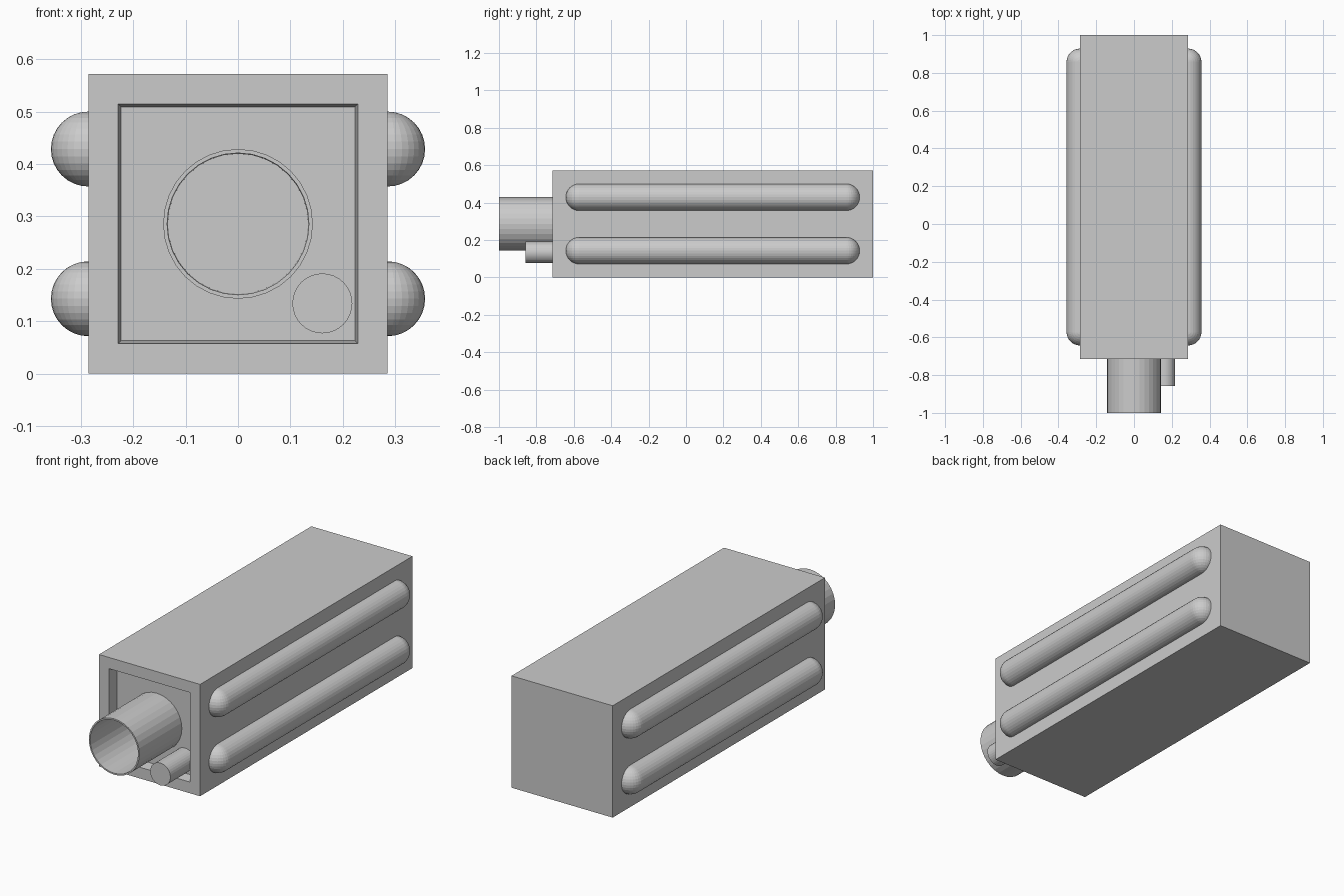
import bpy, bmesh
from mathutils import Vector, Matrix

if "Cube" in bpy.data.objects:
    bpy.data.objects.remove(bpy.data.objects["Cube"])

U = 1 / 7                    # basic module of the model
AXIS_Y = Matrix.Rotation(1.5707963, 4, 'X')


def finish(name, bm, loc=(0, 0, 0)):
    bmesh.ops.recalc_face_normals(bm, faces=bm.faces[:])
    me = bpy.data.meshes.new(name)
    bm.to_mesh(me)
    bm.free()
    ob = bpy.data.objects.new(name, me)
    ob.location = loc
    bpy.context.collection.objects.link(ob)
    return ob


def recess_front(bm, rim, depth, scale):
    """Inset the front face and push it inward with a slight taper."""
    bm.normal_update()
    face = min(bm.faces, key=lambda f: f.calc_center_median().y)
    bmesh.ops.inset_region(bm, faces=[face], thickness=rim, use_even_offset=True)
    c = face.calc_center_median()
    ret = bmesh.ops.extrude_discrete_faces(bm, faces=[face])
    for v in ret['faces'][0].verts:
        v.co = c + (v.co - c) * scale + Vector((0, depth, 0))


def cylinder(bm, radius, y0, y1):
    bmesh.ops.create_cone(bm, cap_ends=True, segments=32, radius1=radius,
                          radius2=radius, depth=y1 - y0,
                          matrix=Matrix.Translation((0, (y0 + y1) / 2, 0)) @ AXIS_Y)
    bm.normal_update()


# Main housing with recessed front panel
bm = bmesh.new()
bmesh.ops.create_cube(bm, size=1, matrix=Matrix.Diagonal((4 * U, 12 * U, 4 * U, 1)))
recess_front(bm, 0.4 * U, 0.4 * U, 0.975)
finish("housing", bm, (0, U, 2 * U))

# Hollow lens barrel
bm = bmesh.new()
cylinder(bm, U, -1, -0.655)
recess_front(bm, 0.0075, 0.31, 0.99)
finish("lens_barrel", bm, (0, 0, 2 * U))

# Small solid sensor beside the lens
bm = bmesh.new()
cylinder(bm, 0.4 * U, -6 * U, -0.655)
finish("sensor", bm, (0.161, 0, 0.134))

# Rounded side rails: quarter built, mirrored left/right and front/back
for label, z in (("lower", U), ("upper", 3 * U)):
    bm = bmesh.new()
    bmesh.ops.create_uvsphere(bm, u_segments=32, v_segments=16, radius=U / 2)
    bmesh.ops.bisect_plane(bm, geom=bm.verts[:] + bm.edges[:] + bm.faces[:], dist=1e-4,
                           plane_co=(0, 0, 0), plane_no=(0, 1, 0), clear_outer=True)
    rim = [e for e in bm.edges if e.is_boundary]
    ret = bmesh.ops.extrude_edge_only(bm, edges=rim)
    new = [g for g in ret['geom'] if isinstance(g, bmesh.types.BMVert)]
    bmesh.ops.translate(bm, verts=bm.verts[:], vec=(2 * U, -5 * U, 0))
    for v in new:
        v.co.y = 0
    rail = finish(label + "_side_rails", bm, (0, U, z))
    mod = rail.modifiers.new("mirror", 'MIRROR')
    mod.use_axis = (True, True, False)
